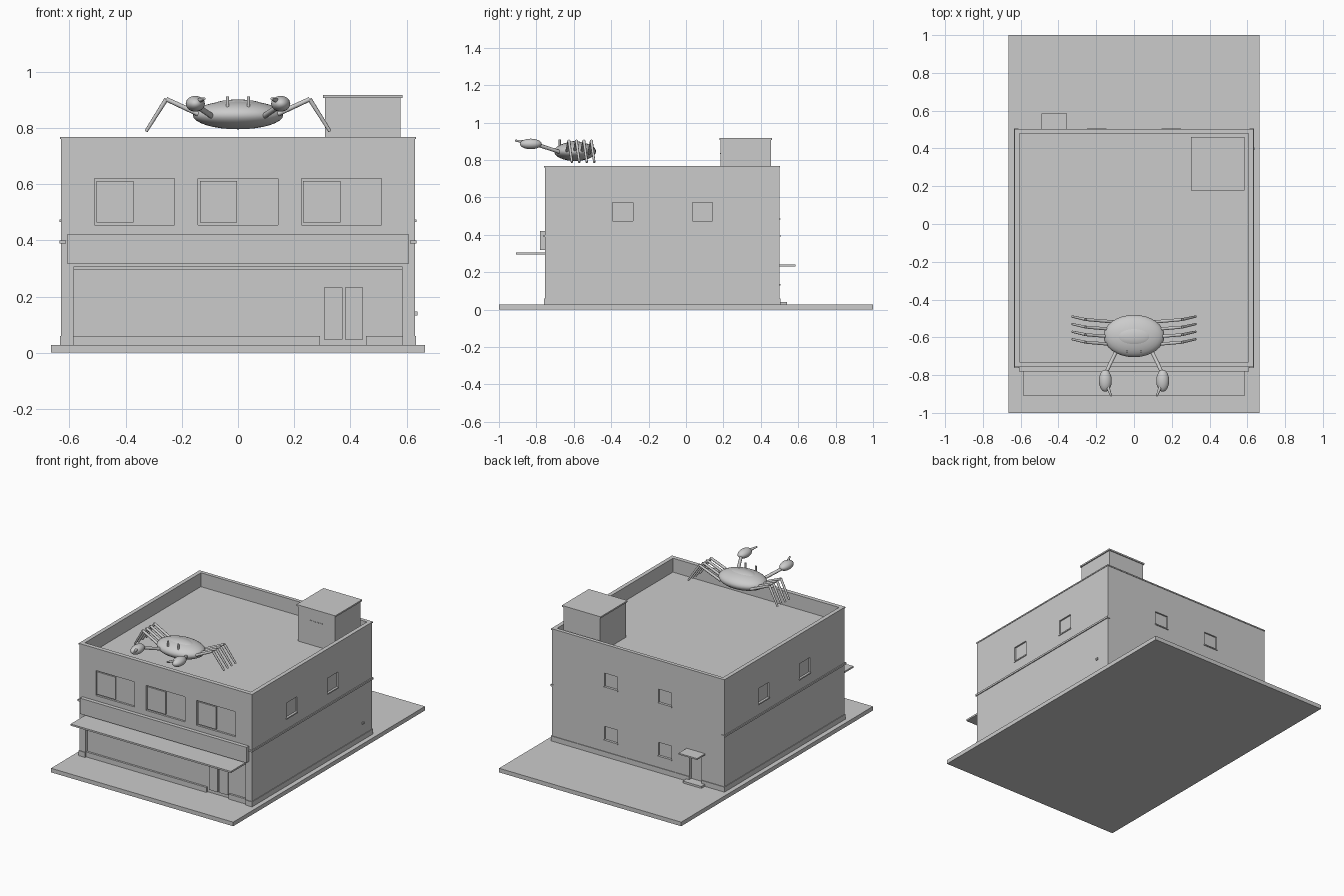
import bpy, bmesh
from mathutils import Vector, Matrix

old = bpy.data.objects.get("Cube")
if old:
    bpy.data.objects.remove(old, do_unlink=True)

grey = bpy.data.materials.new("plain_grey")
grey.use_nodes = True
grey.diffuse_color = (0.6, 0.6, 0.6, 1)
grey.node_tree.nodes["Principled BSDF"].inputs["Base Color"].default_value = (0.6, 0.6, 0.6, 1)


def finish(name, bm, smooth=False):
    mesh = bpy.data.meshes.new(name)
    bm.to_mesh(mesh)
    bm.free()
    mesh.materials.append(grey)
    ob = bpy.data.objects.new(name, mesh)
    bpy.context.collection.objects.link(ob)
    if smooth:
        for p in mesh.polygons:
            p.use_smooth = len(p.vertices) <= 4
    return ob


def boxes(name, *spans):
    """Each span is (x0, x1, y0, y1, z0, z1)."""
    bm = bmesh.new()
    for x0, x1, y0, y1, z0, z1 in spans:
        m = Matrix.Translation(((x0 + x1) / 2, (y0 + y1) / 2, (z0 + z1) / 2))
        m = m @ Matrix.Diagonal((x1 - x0, y1 - y0, z1 - z0, 1))
        bmesh.ops.create_cube(bm, size=1, matrix=m)
    return finish(name, bm)


def ellipsoid(name, centre, radii):
    bm = bmesh.new()
    m = Matrix.Translation(centre) @ Matrix.Diagonal((*radii, 1))
    bmesh.ops.create_uvsphere(bm, u_segments=32, v_segments=16, radius=1, matrix=m)
    return finish(name, bm, True)


def rods(name, points, radii):
    """Tapered round bars joining successive points."""
    bm = bmesh.new()
    for a, b, r1, r2 in zip(points, points[1:], radii, radii[1:]):
        a, b = Vector(a), Vector(b)
        turn = (b - a).to_track_quat('Z', 'Y').to_matrix().to_4x4()
        bmesh.ops.create_cone(bm, cap_ends=True, segments=10, radius1=r1, radius2=r2,
                              depth=(b - a).length,
                              matrix=Matrix.Translation((a + b) / 2) @ turn)
    return finish(name, bm, True)


def cut(ob, cutter):
    """Subtract the cutter, then remove it."""
    cutter.hide_render = True
    mod = ob.modifiers.new("cut", 'BOOLEAN')
    mod.operation = 'DIFFERENCE'
    mod.solver = 'EXACT'
    mod.object = cutter
    bpy.context.view_layer.objects.active = ob
    bpy.ops.object.modifier_apply(modifier=mod.name)
    bpy.data.objects.remove(cutter, do_unlink=True)


# Main dimensions
W, FRONT, BACK, GROUND, ROOF, TOP = 0.63, -0.755, 0.5, 0.027, 0.675, 0.768
DEEP, SHALLOW = 0.02, 0.01
front_windows = [-0.368, 0, 0.368]
side_windows = [(-0.394, -0.283), (0.035, 0.142)]
back_windows = [(x, z) for x in (-0.197, 0.197) for z in (0.137, 0.488)]

# Ground slab, walls and skirting
boxes("ground_slab", (-0.665, 0.665, -1, 1, 0, GROUND))
walls = boxes("walls", (-W, W, FRONT, BACK, GROUND, TOP - 0.008))
skirting = boxes("skirting", (-W - 0.004, W + 0.004, FRONT - 0.004, BACK + 0.004, GROUND, 0.06))

# Openings cut from the shell
shop_hole = (-0.585, 0.585, -0.9, FRONT + DEEP, 0, 0.3)
door_hole = (-0.465, -0.375, BACK - DEEP, 0.6, 0.04, 0.22)
holes = [(-0.608, 0.608, -0.732, 0.481, ROOF, 1), shop_hole, door_hole]
for x in front_windows:
    holes.append((x - 0.142, x + 0.142, -0.9, FRONT + 0.013, 0.455, 0.62))
for y0, y1 in side_windows:
    holes.append((W - SHALLOW, 0.7, y0, y1, 0.474, 0.572))
    holes.append((-0.7, -W + SHALLOW, y0, y1, 0.474, 0.572))
for x, z in back_windows:
    holes.append((x - 0.048, x + 0.048, BACK - SHALLOW, 0.6, z, z + 0.088))
cut(walls, boxes("wall_cutter", *holes))
cut(skirting, boxes("skirting_cutter", shop_hole, door_hole))

# Parapet coping
coping = boxes("parapet_coping", (-W - 0.003, W + 0.003, FRONT - 0.003, BACK + 0.003, TOP - 0.008, TOP))
cut(coping, boxes("coping_cutter", (-0.606, 0.606, -0.73, 0.479, 0.7, 0.8)))

# Window sashes and sills
for i, x in enumerate(front_windows):
    boxes(f"front_window_sash_{i + 1}",
          (x - 0.136, x - 0.003, FRONT + 0.005, FRONT + 0.015, 0.463, 0.611))
sills = []
for y0, y1 in side_windows:
    for s in (-1, 1):
        a, b = sorted((s * 0.615, s * 0.635))
        sills.append((a, b, y0 - 0.003, y1 + 0.003, 0.466, 0.474))
for x, z in back_windows:
    sills.append((x - 0.052, x + 0.052, 0.485, 0.506, z - 0.007, z))
boxes("window_sills", *sills)

# Side string courses
boxes("left_string_course", (0.612, 0.636, FRONT - 0.008, BACK + 0.005, 0.388, 0.4))
boxes("right_string_course", (-0.636, -0.612, FRONT - 0.008, BACK + 0.005, 0.388, 0.4))

# Shop front
boxes("fascia_board", (-0.608, 0.608, -0.78, FRONT + 0.005, 0.318, 0.421))
boxes("awning", (-0.585, 0.585, -0.91, FRONT + 0.005, 0.295, 0.306))
boxes("shop_front_plinth", (-0.585, 0.292, -0.748, -0.73, GROUND, 0.06),
      (0.456, 0.585, -0.748, -0.73, GROUND, 0.06))
boxes("shop_door_leaves", (0.306, 0.371, -0.742, -0.733, 0.047, 0.232),
      (0.381, 0.445, -0.742, -0.733, 0.047, 0.232))

# Back door
boxes("back_door_canopy", (-0.49, -0.355, BACK - 0.005, 0.585, 0.232, 0.241))
boxes("back_door_step", (-0.49, -0.355, BACK - 0.005, 0.54, GROUND, 0.04))
boxes("wall_vent", (W - 0.005, 0.638, 0.392, 0.406, 0.132, 0.146))

# Rooftop stair housing
boxes("stair_housing", (0.309, 0.578, 0.184, 0.454, ROOF - 0.01, 0.908))
boxes("stair_housing_cap", (0.302, 0.585, 0.178, 0.46, 0.907, 0.917))
boxes("stair_housing_vents", *[(x, x + 0.012, 0.181, 0.19, 0.832, 0.837)
                               for x in (0.4, 0.425, 0.45, 0.475)])

# Crab body
ellipsoid("crab_body", (0, -0.593, 0.846), (0.161, 0.112, 0.051))
ellipsoid("crab_shell_top", (0, -0.595, 0.874), (0.1, 0.058, 0.027))

# Crab limbs, mirrored
for s, side in ((1, "left"), (-1, "right")):
    rods(f"{side}_eye_stalk", [(s * 0.037, -0.675, 0.865), (s * 0.037, -0.675, 0.911)], (0.006, 0.006))
    rods(f"{side}_claw_arm", [(s * 0.09, -0.665, 0.84), (s * 0.15, -0.79, 0.88)], (0.01, 0.01))
    ellipsoid(f"{side}_claw", (s * 0.152, -0.83, 0.886), (0.034, 0.058, 0.028))
    rods(f"{side}_claw_finger", [(s * 0.138, -0.865, 0.897), (s * 0.12, -0.912, 0.904)], (0.009, 0.005))
    for i in range(4):
        y = -0.49 - 0.04 * i
        rods(f"{side}_leg_{i + 1}",
             [(s * 0.11, y - 0.028, 0.835), (s * 0.255, y - 0.016, 0.902), (s * 0.327, y, 0.788)],
             (0.009, 0.008, 0.006))
